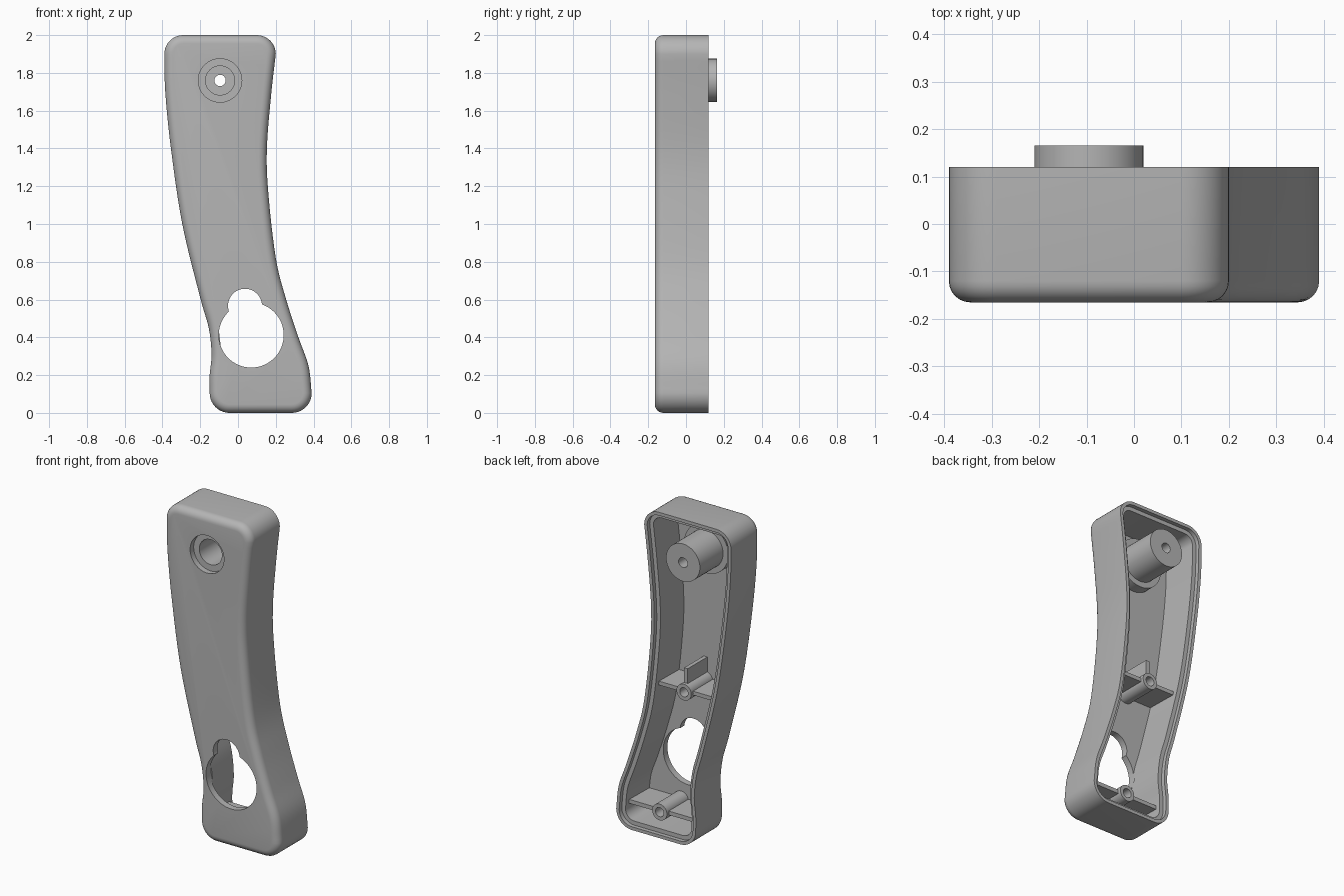
import bpy, bmesh, math
from mathutils import Vector, Matrix

cube = bpy.data.objects.get("Cube")
if cube:
    bpy.data.objects.remove(cube)

grey = bpy.data.materials.new("plain_grey")
grey.use_nodes = True
grey.diffuse_color = (0.46, 0.46, 0.46, 1)
grey.node_tree.nodes["Principled BSDF"].inputs["Base Color"].default_value = grey.diffuse_color


def make(name, bm):
    bmesh.ops.recalc_face_normals(bm, faces=bm.faces)
    mesh = bpy.data.meshes.new(name)
    bm.to_mesh(mesh)
    bm.free()
    mesh.materials.append(grey)
    obj = bpy.data.objects.new(name, mesh)
    bpy.context.collection.objects.link(obj)
    return obj


def activate(obj):
    bpy.ops.object.select_all(action='DESELECT')
    obj.select_set(True)
    bpy.context.view_layer.objects.active = obj


def smooth(obj):
    activate(obj)
    bpy.ops.object.shade_smooth_by_angle(angle=math.radians(30))


def bridge(bm, a, b):
    for i in range(len(a)):
        j = (i + 1) % len(a)
        bm.faces.new((a[i], a[j], b[j], b[i]))


def arc(cx, cz, r, start, end, n=10):
    angles = [math.radians(start + (end - start) * i / n) for i in range(n + 1)]
    return [Vector((cx + r * math.cos(a), cz + r * math.sin(a))) for a in angles]


def spline(points, steps=6):
    """Smooth curve through the points, both ends left out."""
    p = [Vector(q) for q in points]
    p = [2 * p[0] - p[1]] + p + [2 * p[-1] - p[-2]]
    out = []
    for a, b, c, d in zip(p, p[1:], p[2:], p[3:]):
        for k in range(steps):
            t = k / steps
            out.append(0.5 * (2 * b + (c - a) * t + (2 * a - 5 * b + 4 * c - d) * t ** 2
                              + (3 * b - a - 3 * c + d) * t ** 3))
    return out[1:]


def inset(loop, d):
    """Move a clockwise loop inwards by d."""
    out = []
    for i, p in enumerate(loop):
        u = (p - loop[i - 1]).normalized()
        v = (loop[(i + 1) % len(loop)] - p).normalized()
        n = (Vector((u.y, -u.x)) + Vector((v.y, -v.x))).normalized()
        out.append(p + n * d / max(n.dot(Vector((u.y, -u.x))), 0.5))
    return out


def lathe(name, profile, x, z, segments=48):
    """Closed (radius, y) profile turned around an axis along y."""
    bm = bmesh.new()
    rings = []
    for r, y in profile:
        rings.append([bm.verts.new((x + r * math.cos(a), y, z + r * math.sin(a)))
                      for a in (2 * math.pi * i / segments for i in range(segments))])
    for i in range(len(rings)):
        bridge(bm, rings[i - 1], rings[i])
    obj = make(name, bm)
    smooth(obj)
    return obj


def box(name, x0, x1, y0, y1, z0, z1):
    bm = bmesh.new()
    m = (Matrix.Translation(((x0 + x1) / 2, (y0 + y1) / 2, (z0 + z1) / 2))
         @ Matrix.Diagonal((x1 - x0, y1 - y0, z1 - z0, 1)))
    bmesh.ops.create_cube(bm, size=1, matrix=m)
    return make(name, bm)


def cut_round(obj, x, z, r):
    """Round hole through the front plate."""
    bm = bmesh.new()
    m = Matrix.Translation((x, -0.165, z)) @ Matrix.Rotation(math.pi / 2, 4, 'X')
    bmesh.ops.create_cone(bm, cap_ends=True, segments=64, radius1=r, radius2=r, depth=0.1, matrix=m)
    cutter = make("cutter", bm)
    mod = obj.modifiers.new("hole", 'BOOLEAN')
    mod.operation, mod.solver, mod.object = 'DIFFERENCE', 'EXACT', cutter
    activate(obj)
    bpy.ops.object.modifier_apply(modifier=mod.name)
    bpy.data.objects.remove(cutter)


# Curved outline, clockwise from the upper left corner
FRONT, BACK, PLATE = -0.165, 0.12, -0.125
right_side = [(0.2, 1.9), (0.175, 1.68), (0.153, 1.4), (0.16, 1.17), (0.2, 0.82),
              (0.255, 0.6), (0.32, 0.4), (0.373, 0.25), (0.39, 0.105)]
left_side = [(-0.15, 0.105), (-0.15, 0.2), (-0.14, 0.31), (-0.155, 0.45), (-0.2, 0.61),
             (-0.295, 1.0), (-0.355, 1.4), (-0.385, 1.7), (-0.39, 1.9)]
outline = (arc(-0.29, 1.9, 0.1, 180, 90) + arc(0.1, 1.9, 0.1, 90, 0) + spline(right_side)
           + arc(0.285, 0.105, 0.105, 0, -90) + arc(-0.045, 0.105, 0.105, -90, -180)
           + spline(left_side))

# Hollow shell: rounded front edge, stepped rim, inner walls, front plate
R = 0.045
section = [(R - R * math.sin(a), FRONT + R - R * math.cos(a))
           for a in (math.pi / 2 * i / 6 for i in range(7))]
section += [(0, BACK), (0.02, BACK), (0.02, BACK - 0.025), (0.045, BACK - 0.025), (0.05, PLATE)]
bm = bmesh.new()
rings = [[bm.verts.new((p.x, y, p.y)) for p in inset(outline, d)] for d, y in section]
for a, b in zip(rings, rings[1:]):
    bridge(bm, a, b)
bm.faces.new(rings[0])
bm.faces.new(rings[-1])
shell = make("shell", bm)

# Keyhole opening and pivot opening
POST_X, POST_Z = -0.095, 1.76
cut_round(shell, 0.07, 0.412, 0.172)
cut_round(shell, 0.037, 0.567, 0.09)
cut_round(shell, POST_X, POST_Z, 0.115)
smooth(shell)

# Pivot post with collar and counterbore
lathe("pivot_post", [(0.077, -0.13), (0.077, 0.08), (0.03, 0.08), (0.03, 0.165), (0.115, 0.165),
                     (0.115, -0.06), (0.15, -0.06), (0.15, -0.13)], POST_X, POST_Z)

# Screw bosses with their ribs
for name, x, z, x0, x1 in (("middle", -0.045, 0.92, -0.255, 0.16),
                           ("lower", 0.12, 0.14, -0.13, 0.365)):
    lathe(name + "_boss", [(0.028, PLATE - 0.005), (0.028, 0.085), (0.05, 0.085),
                           (0.05, PLATE - 0.005)], x, z, 32)
    for side, a, b in (("left", x + 0.04, x1), ("right", x0, x - 0.04)):
        box(f"{name}_{side}_rib", a, b, PLATE - 0.005, 0.065, z - 0.012, z + 0.012)
box("middle_upright_rib", -0.057, -0.033, PLATE - 0.005, 0.065, 0.96, 1.06)
